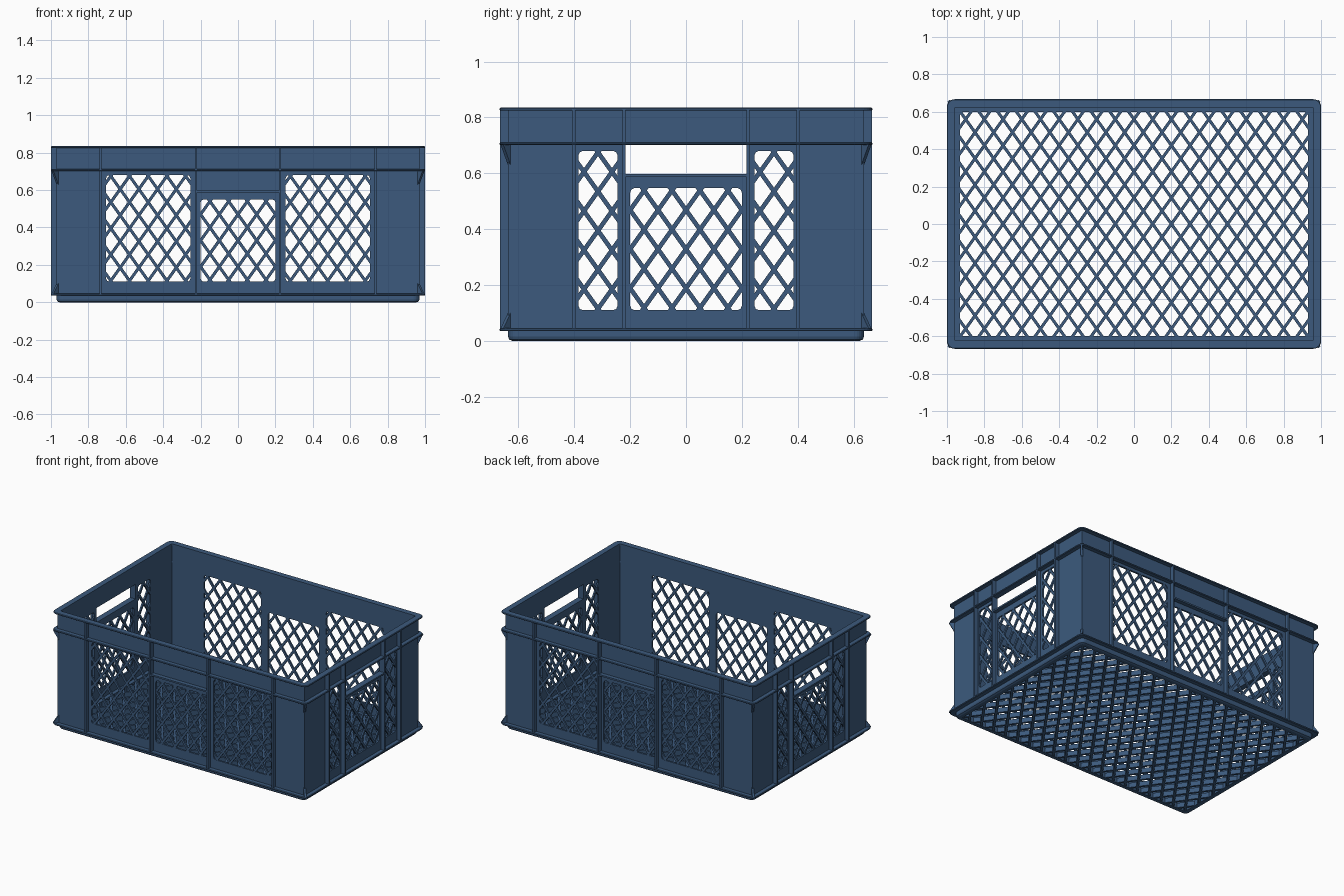
import bpy, bmesh, math
from mathutils import Matrix, Vector

if "Cube" in bpy.data.objects:
    bpy.data.objects.remove(bpy.data.objects["Cube"])

blue = bpy.data.materials.new("crate blue")
blue.diffuse_color = (0.045, 0.102, 0.205, 1)
blue.use_nodes = True
blue.node_tree.nodes["Principled BSDF"].inputs["Base Color"].default_value = blue.diffuse_color

HX, HY = 0.97, 0.637        # outer wall half sizes
OUT = 0.03                  # how far flanges and ribs stand out
T = 0.013                   # wall thickness
TOP = 0.835


def finish(name, bm, matrix=None):
    if matrix:
        bm.transform(matrix)
    bmesh.ops.recalc_face_normals(bm, faces=bm.faces[:])
    me = bpy.data.meshes.new(name)
    bm.to_mesh(me)
    bm.free()
    me.materials.append(blue)
    ob = bpy.data.objects.new(name, me)
    bpy.context.collection.objects.link(ob)
    return ob


def add_box(bm, x0, x1, y0, y1, z0, z1):
    m = Matrix.Translation(((x0 + x1) / 2, (y0 + y1) / 2, (z0 + z1) / 2)) @ \
        Matrix.Diagonal((x1 - x0, y1 - y0, z1 - z0, 1))
    bmesh.ops.create_cube(bm, size=1, matrix=m)


def rounded(hx, hy, r, n=6):
    pts = []
    for k, (sx, sy) in enumerate(((1, 1), (-1, 1), (-1, -1), (1, -1))):
        for i in range(n + 1):
            a = math.pi / 2 * (k + i / n)
            pts.append((sx * (hx - r) + r * math.cos(a), sy * (hy - r) + r * math.sin(a)))
    return pts


def ring(name, profile):
    """Closed ring swept through (half x, half y, corner radius, z) sections."""
    bm = bmesh.new()
    loops = [[bm.verts.new((x, y, z)) for x, y in rounded(hx, hy, r)]
             for hx, hy, r, z in profile]
    n = len(loops[0])
    for a, b in zip(loops, loops[1:] + loops[:1]):
        for i in range(n):
            j = (i + 1) % n
            bm.faces.new((a[i], a[j], b[j], b[i]))
    return finish(name, bm)


def flange(name, z0, z1):
    ix, iy, ox, oy = HX - T, HY - T, HX + OUT, HY + OUT
    e = 0.003
    ring(name, [(ix, iy, 0.006, z0), (ox - e, oy - e, 0.037, z0), (ox, oy, 0.04, z0 + e),
                (ox, oy, 0.04, z1 - e), (ox - e, oy - e, 0.037, z1), (ix, iy, 0.006, z1)])


def lattice(u0, u1, v0, v1, thick, pu=0.1, pv=0.14, w=0.016):
    """Diamond net in the XY plane, clipped to a rectangle, z from 0 to thick."""
    bm = bmesh.new()
    cu, cv = (u0 + u1) / 2, (v0 + v1) / 2
    ang = math.atan2(pv, pu)
    n = int((u1 - u0) / pu / 2 + (v1 - v0) / pv / 2) + 2
    length = 2 * math.hypot(u1 - u0, v1 - v0)
    for s in (1, -1):
        for k in range(-n, n + 1):
            m = Matrix.Translation((cu + k * pu, cv, thick / 2)) @ \
                Matrix.Rotation(s * ang, 4, 'Z') @ Matrix.Diagonal((length, w, thick, 1))
            bmesh.ops.create_cube(bm, size=1, matrix=m)
    for co, no in (((u0, 0, 0), (-1, 0, 0)), ((u1, 0, 0), (1, 0, 0)),
                   ((0, v0, 0), (0, -1, 0)), ((0, v1, 0), (0, 1, 0))):
        bmesh.ops.bisect_plane(bm, geom=bm.verts[:] + bm.edges[:] + bm.faces[:],
                               plane_co=co, plane_no=no, clear_outer=True)
    return bm


def wall_sheet(half, d, holes):
    """Wall facing -y at distance d, with rectangular holes (u0, u1, z0, z1)."""
    bm = bmesh.new()
    us = sorted({-half, half} | {u for h in holes for u in h[:2]})
    zs = sorted({0.036, TOP - 0.004} | {z for h in holes for z in h[2:]})
    verts = {(u, z): bm.verts.new((u, -d, z)) for u in us for z in zs}
    for a, b in zip(us, us[1:]):
        for c, e in zip(zs, zs[1:]):
            mu, mz = (a + b) / 2, (c + e) / 2
            if not any(h[0] < mu < h[1] and h[2] < mz < h[3] for h in holes):
                bm.faces.new((verts[a, c], verts[b, c], verts[b, e], verts[a, e]))
    bmesh.ops.delete(bm, geom=[v for v in bm.verts if not v.link_faces], context='VERTS')
    ext = bmesh.ops.extrude_face_region(bm, geom=bm.faces[:], use_keep_orig=True)
    bmesh.ops.translate(bm, vec=(0, T, 0),
                        verts=[g for g in ext['geom'] if isinstance(g, bmesh.types.BMVert)])
    # small chamfered window corners
    r = 0.016
    for u0, u1, z0, z1 in holes:
        if z0 > 0.5:
            continue
        for u, su in ((u0, 1), (u1, -1)):
            for z, sz in ((z0, 1), (z1, -1)):
                tri = [(u, z), (u + su * r, z), (u + su * r * .3, z + sz * r * .3), (u, z + sz * r)]
                f = [bm.verts.new((x, -d, y)) for x, y in tri]
                g = [bm.verts.new((x, -d + T, y)) for x, y in tri]
                bm.faces.new(f)
                bm.faces.new(g[::-1])
                for i in range(4):
                    bm.faces.new((f[i], f[(i + 1) % 4], g[(i + 1) % 4], g[i]))
    return bm


def build_side(name, turn, half, d, windows, ribs, handle):
    rot = Matrix.Rotation(turn, 4, 'Z')
    holes = windows + ([(-0.218, 0.218, 0.598, 0.702)] if handle else [])
    finish(name + "_wall", wall_sheet(half, d, holes), rot)
    # diamond nets in the windows
    stand = Matrix.Translation((0, -d + T - 0.001, 0)) @ Matrix.Rotation(math.pi / 2, 4, 'X')
    for i, (u0, u1, z0, z1) in enumerate(windows):
        g = 0.003
        finish(f"{name}_net_{i}", lattice(u0 - g, u1 + g, z0 - g, z1 + g, T - 0.002), rot @ stand)
    # outer upright ribs and the ledge over the middle window
    bm = bmesh.new()
    for u in ribs:
        for s in (1, -1):
            add_box(bm, s * u - 0.006, s * u + 0.006, -d - OUT + 0.001, -d + 0.002, 0.038, TOP - 0.003)
    add_box(bm, -ribs[0], ribs[0], -d - OUT + 0.001, -d + T, 0.587, 0.598)
    finish(name + "_ribs", bm, rot)


# Walls
long_windows = [(-0.705, -0.255, 0.11, 0.68), (-0.2, 0.2, 0.11, 0.55), (0.255, 0.705, 0.11, 0.68)]
end_windows = [(-0.385, -0.245, 0.11, 0.68), (-0.2, 0.2, 0.11, 0.547), (0.245, 0.385, 0.11, 0.68)]
build_side("front", 0, HX, HY, long_windows, (0.225, 0.735), False)
build_side("back", math.pi, HX, HY, long_windows, (0.225, 0.735), False)
build_side("right", math.pi / 2, HY, HX, end_windows, (0.222, 0.402), True)
build_side("left", -math.pi / 2, HY, HX, end_windows, (0.222, 0.402), True)

# Flanges
flange("top_rim", 0.824, TOP)
flange("middle_flange", 0.701, 0.712)
flange("bottom_flange", 0.035, 0.046)

# Corner gussets under the middle flange and over the bottom flange
bm = bmesh.new()
for sx in (1, -1):
    for sy in (1, -1):
        for z0, z1 in ((0.703, 0.63), (0.044, 0.1)):
            base = Vector((sx * HX, sy * HY, 0))
            out = Vector((sx, sy, 0)) * 0.022
            side = Vector((sx, -sy, 0)) * 0.005
            up0, up1 = Vector((0, 0, z0)), Vector((0, 0, z1))
            tri = [base - out * .2 + up0, base + out + up0, base - out * .2 + up1]
            a = [bm.verts.new(p + side) for p in tri]
            b = [bm.verts.new(p - side) for p in tri]
            bm.faces.new(a)
            bm.faces.new(b[::-1])
            for i in range(3):
                bm.faces.new((a[i], a[(i + 1) % 3], b[(i + 1) % 3], b[i]))
finish("corner_gussets", bm)

# Floor frame with rounded lower edge, and floor net
ring("floor_frame", [(0.93, 0.6, 0.006, 0.0), (0.955, 0.622, 0.025, 0.0), (0.966, 0.633, 0.03, 0.005),
                     (HX, HY, 0.034, 0.015), (HX, HY, 0.034, 0.037), (0.93, 0.6, 0.006, 0.037)])
finish("floor_net", lattice(-0.933, 0.933, -0.603, 0.603, 0.033), Matrix.Translation((0, 0, 0.002)))
